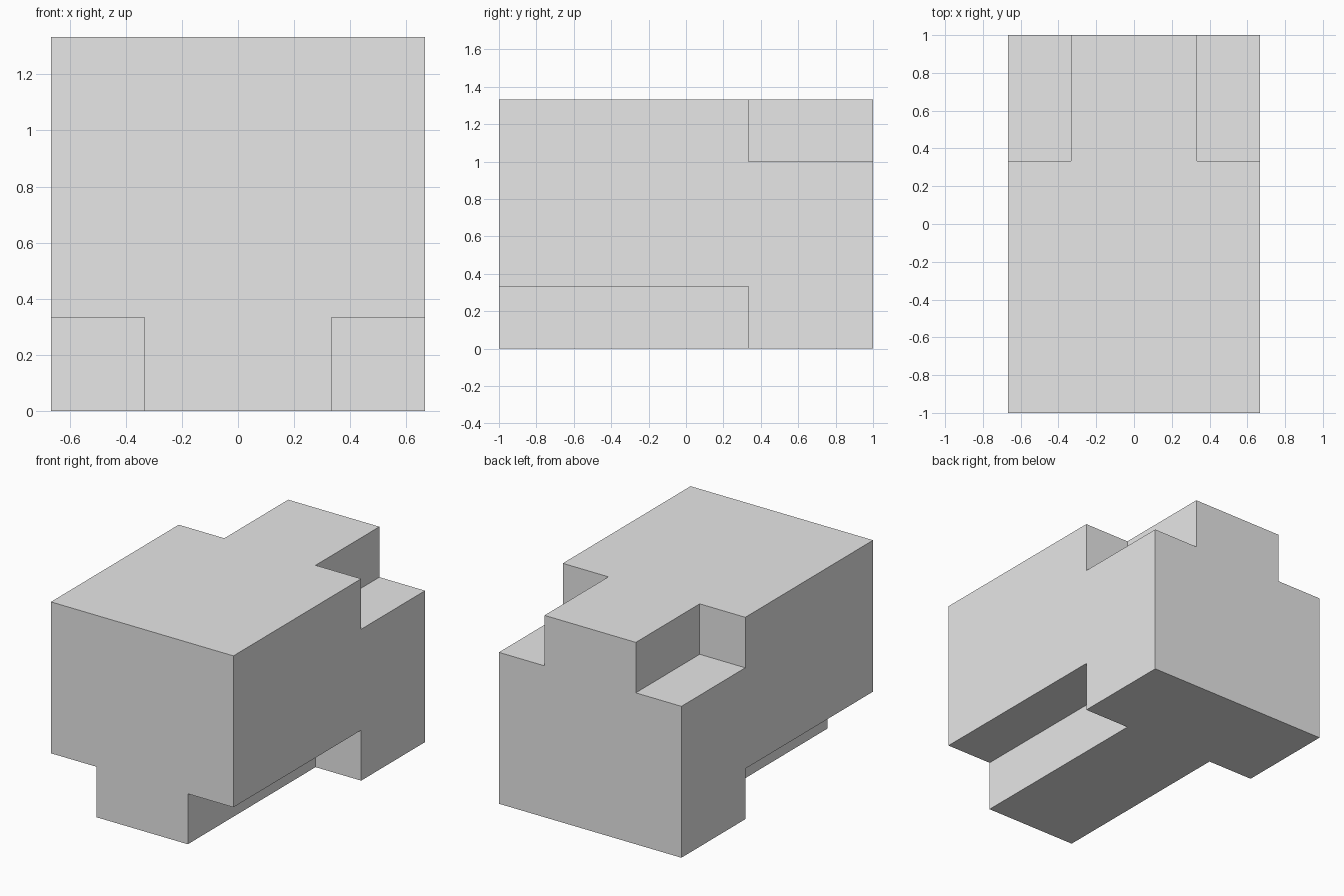
import bpy
import bmesh
from mathutils import Vector

cube = bpy.data.objects.get("Cube")
if cube:
    bpy.data.objects.remove(cube, do_unlink=True)

T = 1 / 3  # module: every step of the block is a multiple of this

# Plain grey material
grey = bpy.data.materials.new("plain grey")
grey.use_nodes = True
colour = (0.8, 0.8, 0.8, 1)
grey.diffuse_color = colour
for node in grey.node_tree.nodes:
    if node.type == "BSDF_PRINCIPLED":
        node.inputs["Base Color"].default_value = colour

# Grid planes of the block along each axis
planes = ([-2 * T, -T, T, 2 * T], [-1, T, 1], [0, T, 3 * T, 4 * T])
counts = [len(p) - 1 for p in planes]


def filled(cell):
    """Solid everywhere except upper back and lower front corner notches."""
    if any(not 0 <= c < n for c, n in zip(cell, counts)):
        return False
    i, j, k = cell
    side = i != 1
    upper_back = side and j == 1 and k == 2
    lower_front = side and j == 0 and k == 0
    return not (upper_back or lower_front)


bm = bmesh.new()
corners = {}


def corner(key):
    if key not in corners:
        corners[key] = bm.verts.new([p[n] for p, n in zip(planes, key)])
    return corners[key]


# Skin the solid cells wherever they meet empty space
for i in range(counts[0]):
    for j in range(counts[1]):
        for k in range(counts[2]):
            cell = (i, j, k)
            if not filled(cell):
                continue
            for axis in range(3):
                for step in (0, 1):
                    beside = list(cell)
                    beside[axis] += 2 * step - 1
                    if filled(beside):
                        continue
                    a, b = (axis + 1) % 3, (axis + 2) % 3
                    ring = []
                    for da, db in ((0, 0), (1, 0), (1, 1), (0, 1)):
                        key = list(cell)
                        key[axis] += step
                        key[a] += da
                        key[b] += db
                        ring.append(corner(tuple(key)))
                    bm.faces.new(ring if step else ring[::-1])

# Merge coplanar cells into single flat faces
bmesh.ops.dissolve_limit(bm, angle_limit=0.01, verts=bm.verts[:], edges=bm.edges[:])
bmesh.ops.recalc_face_normals(bm, faces=bm.faces[:])

mesh = bpy.data.meshes.new("notched_block")
bm.to_mesh(mesh)
bm.free()
mesh.materials.append(grey)
block = bpy.data.objects.new("notched_block", mesh)
bpy.context.scene.collection.objects.link(block)
